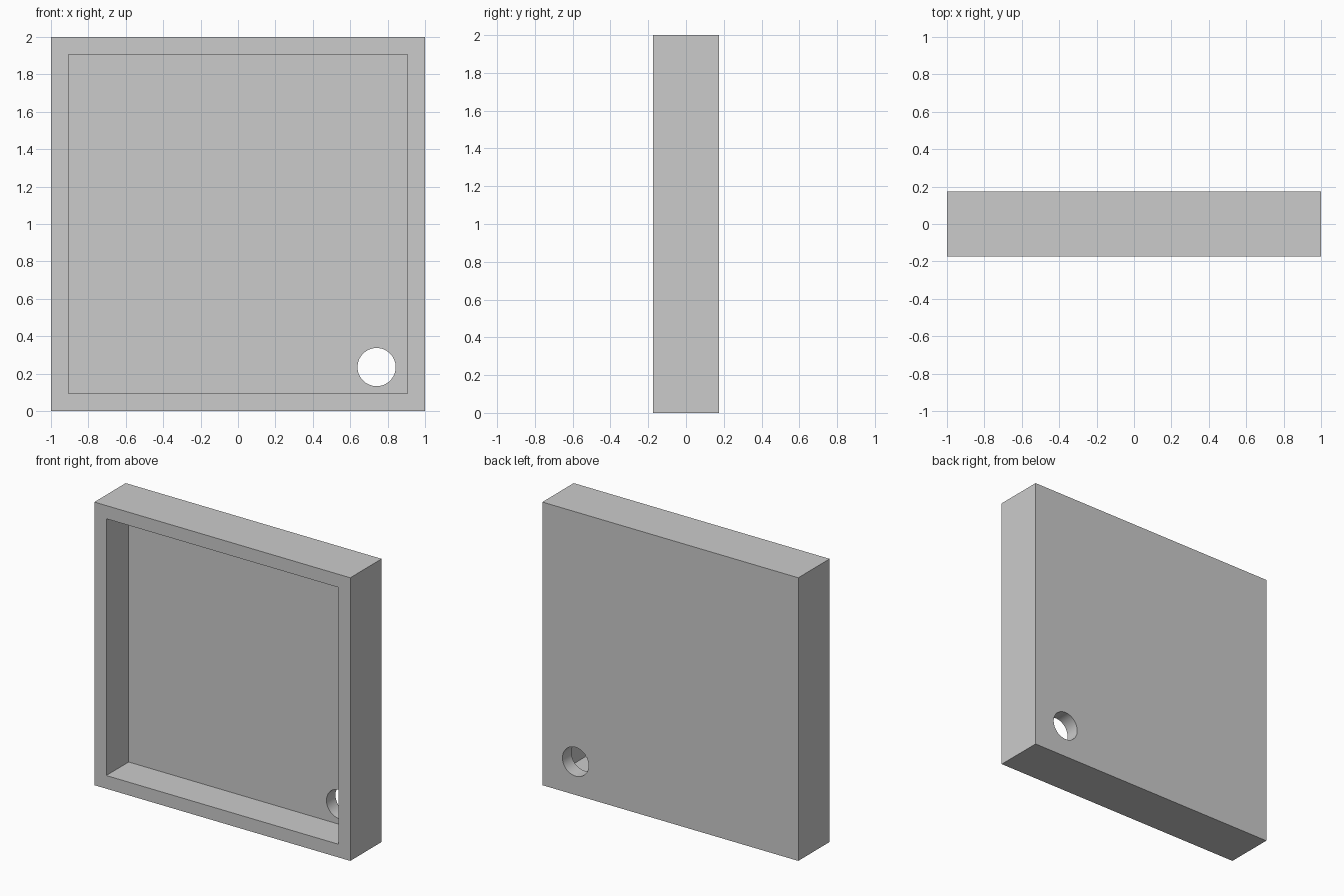
import bpy
import math

if "Cube" in bpy.data.objects:
    bpy.data.objects.remove(bpy.data.objects["Cube"])

WIDTH, DEPTH, HEIGHT = 2.0, 0.35, 2.0
RIM, BACK = 0.093, 0.10


def box(name, size, centre):
    bpy.ops.mesh.primitive_cube_add(size=1, location=centre)
    obj = bpy.context.object
    obj.name = name
    obj.scale = size
    bpy.ops.object.transform_apply(location=False, rotation=False, scale=True)
    return obj


def cut(target, cutter):
    cutter.hide_render = True
    mod = target.modifiers.new(cutter.name, 'BOOLEAN')
    mod.operation = 'DIFFERENCE'
    mod.solver = 'EXACT'
    mod.object = cutter
    bpy.context.view_layer.objects.active = target
    bpy.ops.object.modifier_apply(modifier=mod.name)
    bpy.data.objects.remove(cutter)


# Solid outer slab
tray = box("square_tray", (WIDTH, DEPTH, HEIGHT), (0, 0, HEIGHT / 2))

# Front recess, leaving a rim and a back panel
overshoot = 0.2
front, floor = -DEPTH / 2 - overshoot, DEPTH / 2 - BACK
cut(tray, box("recess_cutter",
              (WIDTH - 2 * RIM, floor - front, HEIGHT - 2 * RIM),
              (0, (front + floor) / 2, HEIGHT / 2)))

# Round hole through the lower right of the back panel
bpy.ops.mesh.primitive_cylinder_add(vertices=64, radius=0.102, depth=1,
                                    location=(0.741, 0, 0.235),
                                    rotation=(math.pi / 2, 0, 0))
hole = bpy.context.object
hole.name = "hole_cutter"
cut(tray, hole)

# Smooth hole wall, crisp tray edges
bpy.ops.object.select_all(action='DESELECT')
tray.select_set(True)
bpy.context.view_layer.objects.active = tray
bpy.ops.object.shade_smooth_by_angle(angle=math.radians(30))
